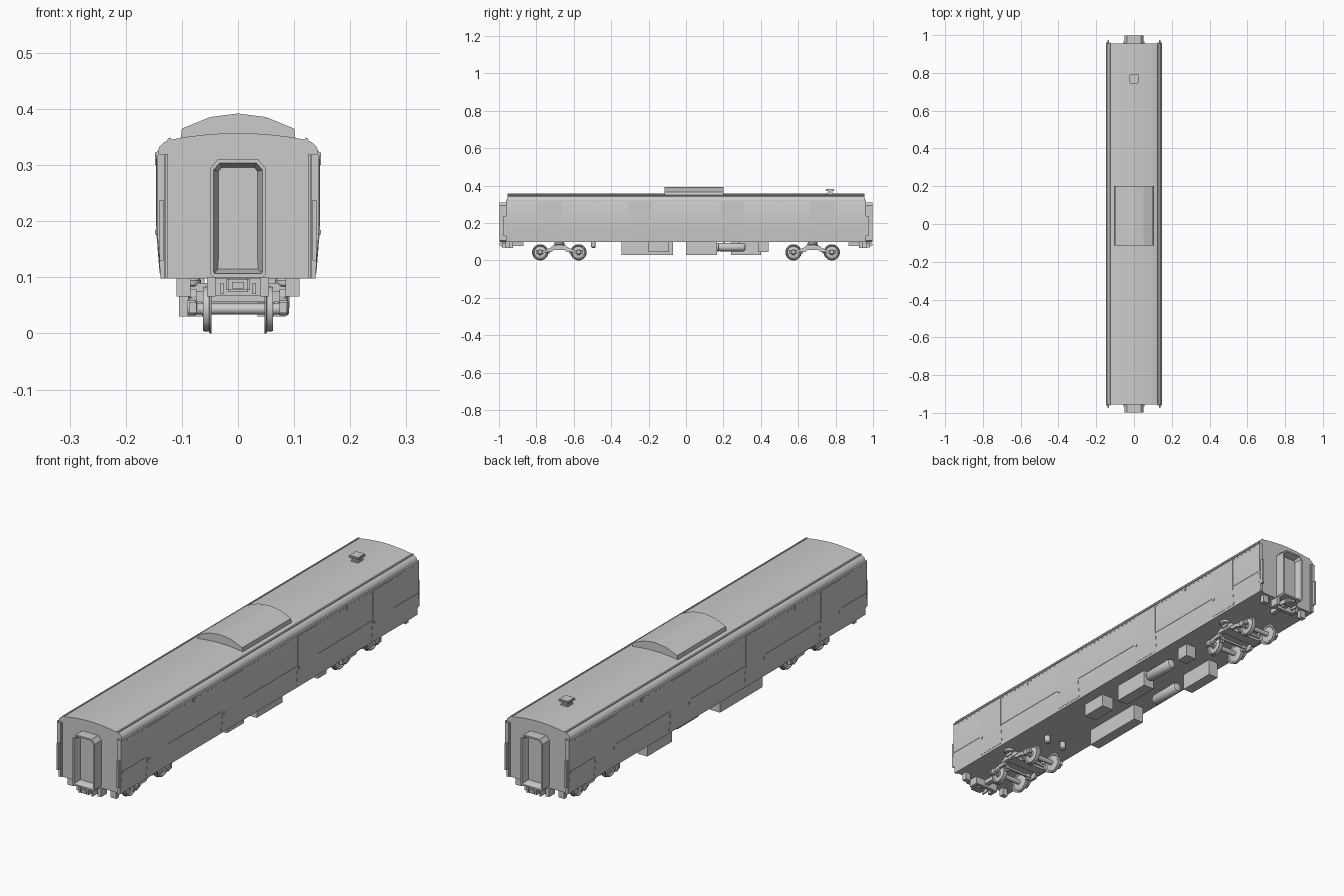
import bpy, bmesh, math
from mathutils import Matrix, Vector

if "Cube" in bpy.data.objects:
    bpy.data.objects.remove(bpy.data.objects["Cube"])


def finish(name, bm, smooth=False):
    bmesh.ops.recalc_face_normals(bm, faces=bm.faces)
    me = bpy.data.meshes.new(name)
    bm.to_mesh(me)
    bm.free()
    ob = bpy.data.objects.new(name, me)
    bpy.context.collection.objects.link(ob)
    if smooth:
        bpy.ops.object.select_all(action='DESELECT')
        ob.select_set(True)
        bpy.context.view_layer.objects.active = ob
        bpy.ops.object.shade_smooth_by_angle(angle=math.radians(35))
    return ob


def add_box(bm, x0, x1, y0, y1, z0, z1):
    m = Matrix.Translation(((x0 + x1) / 2, (y0 + y1) / 2, (z0 + z1) / 2))
    bmesh.ops.create_cube(bm, size=1, matrix=m @ Matrix.Diagonal((x1 - x0, y1 - y0, z1 - z0, 1)))


def box(name, *dims, bevel=0):
    bm = bmesh.new()
    add_box(bm, *dims)
    if bevel:
        bmesh.ops.bevel(bm, geom=bm.edges[:], offset=bevel, segments=2, affect='EDGES')
    return finish(name, bm)


def prism(name, pts, a, b, axis='y', smooth=False):
    """Extrude an outline: (x, z) along y, or (y, z) along x."""
    bm = bmesh.new()
    co = (lambda p: (p[0], a, p[1])) if axis == 'y' else (lambda p: (a, p[0], p[1]))
    f = bm.faces.new([bm.verts.new(co(p)) for p in pts])
    r = bmesh.ops.extrude_face_region(bm, geom=[f])
    d = Vector((0, b - a, 0)) if axis == 'y' else Vector((b - a, 0, 0))
    bmesh.ops.translate(bm, vec=d, verts=[v for v in r['geom'] if isinstance(v, bmesh.types.BMVert)])
    return finish(name, bm, smooth)


def lathe(name, prof, centre, axis='z', seg=24):
    """Spin (radius, height) points about an axis, capping both ends."""
    bm = bmesh.new()
    rings = [[bm.verts.new((r * math.cos(t), r * math.sin(t), h))
              for t in (2 * math.pi * i / seg for i in range(seg))] for r, h in prof]
    for p, q in zip(rings, rings[1:]):
        for i in range(seg):
            j = (i + 1) % seg
            bm.faces.new((p[i], p[j], q[j], q[i]))
    bm.faces.new(rings[0])
    bm.faces.new(rings[-1])
    rot = {'z': Matrix(), 'x': Matrix.Rotation(math.pi / 2, 4, 'Y'),
           'y': Matrix.Rotation(-math.pi / 2, 4, 'X')}[axis]
    bmesh.ops.transform(bm, matrix=Matrix.Translation(centre) @ rot, verts=bm.verts)
    return finish(name, bm, True)


def mirrored(half):
    return half + [(-x, z) for x, z in reversed(half) if x > 0]


# Carriage body with curved roof
roof = [(.140, .333), (.133, .340), (.122, .345), (.09, .3505), (.06, .354), (.03, .3563), (0, .357)]
side = [(.138, .098), (.1415, .14), (.145, .19), (.145, .32)]
prism('carriage_body', mirrored(side + roof), -.955, .955, smooth=True)

# Raised roof pod and small roof vent
prism('roof_pod', mirrored([(.103, .342), (.1, .365), (.05, .3855), (0, .392)]), -.115, .2)
box('vent_neck', -.012, .012, .758, .782, .35, .375)
box('vent_base', -.016, .016, .752, .788, .355, .362)
box('vent_cap', -.024, .024, .745, .795, .371, .382, bevel=.004)

for s in (-1, 1):
    # Gutter, belt rail and rivet row along each side
    prism('gutter', [(s * .142, .317), (s * .1475, .317), (s * .1475, .322), (s * .142, .325)], -.96, .96)
    prism('belt_rail', [(s * .143, .186), (s * .1458, .188), (s * .1458, .191), (s * .143, .193)], -.955, .955)
    prism('roof_rib', [(s * .118, .344), (s * .126, .342), (s * .125, .3475), (s * .12, .349)], -.955, .955)
    bm = bmesh.new()
    for i in range(75):
        y = -.925 + i * .025
        add_box(bm, s * .1455 - .001, s * .1455 + .001, y - .003, y + .003, .309, .312)
    finish('rivet_row', bm)
    # Drain spouts
    for y in (-.495, .495):
        box('drain_spout', s * .146 - .002, s * .146 + .002, y - .003, y + .003, .3, .32)
    # Sliding doors following the bent side
    for y in (-.728, -.243, .243, .728):
        outer = [(s * .1398, .108), (s * .1465, .19), (s * .1465, .312)]
        prism('side_door', outer + [(s * .143, .312), (s * .143, .19), (s * .137, .108)], y - .065, y + .065)
        box('door_handle', s * .1465 - .0015, s * .1465 + .0015, y - .058, y - .05, .176, .184)

for e in (-1, 1):
    # Corner posts and grab rails
    for s in (-1, 1):
        def end_box(name, x0, x1, y0, y1, z0, z1, s=s, e=e):
            box(name, *sorted((s * x0, s * x1)), *sorted((e * y0, e * y1)), z0, z1)
        prism('corner_post', [(s * .131, .098), (s * .138, .098), (s * .1448, .19), (s * .1448, .32), (s * .131, .32)],
              e * .95, e * .962)
        end_box('corner_bead', .125, .129, .95, .96, .098, .32)
        end_box('grab_rail', .133, .14, .96, .975, .13, .238)
        end_box('foot_step', .085, .11, .925, .945, .066, .1)
        end_box('buffer_bracket', .04, .055, .93, .965, .066, .1)
        end_box('brake_hose', .026, .032, .955, .985, .07, .09)
    # Gangway with chamfered top and recessed door
    half = [(.044, .1), (.05, .106), (.05, .294), (.036, .31)]
    gang = prism('gangway', half + [(-x, z) for x, z in reversed(half)], e * .95, e * .998)
    bm = bmesh.new()
    bm.from_mesh(gang.data)
    f = max(bm.faces, key=lambda f: f.calc_center_median().y * e)
    bmesh.ops.inset_region(bm, faces=[f], thickness=.007)
    bmesh.ops.inset_region(bm, faces=[f], thickness=.009, depth=-.03)
    bm.to_mesh(gang.data)
    bm.free()
    # Coupler, headstock and cross beam
    box('coupler_head', -.021, .021, *sorted((e * .962, e * .992)), .074, .099, bevel=.003)
    box('coupler_jaw', -.011, .011, *sorted((e * .985, e * .998)), .08, .092)
    box('coupler_shank', -.01, .01, *sorted((e * .87, e * .97)), .078, .096)
    prism('headstock', mirrored([(.025, .068), (.055, .066), (.055, .1)]), e * .925, e * .94)


def wheel_profile(s):
    return [(.012, -.008 * s), (.033, -.005 * s), (.037, -.008 * s), (.0435, -.008 * s),
            (.0435, -.005 * s), (.0405, -.003 * s), (.0395, .007 * s), (.035, .007 * s),
            (.032, .002 * s), (.014, .005 * s), (.012, .009 * s)]


# Bogies
frame = [(-.125, .036), (-.125, .056), (-.075, .057), (-.05, .067), (-.035, .079), (.035, .079), (.05, .067),
         (.075, .057), (.125, .056), (.125, .036), (.085, .036), (.07, .046), (.04, .046), (.03, .056),
         (-.03, .056), (-.04, .046), (-.07, .046), (-.085, .036)]
for c in (-.677, .677):
    for d in (-.1025, .1025):
        y = c + d
        lathe('axle', [(.010, -.085), (.010, .085)], (0, y, .0435), 'x', 16)
        for s in (-1, 1):
            lathe('wheel', wheel_profile(s), (s * .055, y, .0435), 'x', 28)
            lathe('axle_box', [(.014, -.008), (.014, .006), (.01, .009)], (s * .082, y, .0455), 'x', 14)
            box('brake_shoe', s * .055 - .007, s * .055 + .007, *sorted((c + d * .5, c + d * .57)), .036, .064)
        box('brake_beam', -.065, .065, c + d * .5 - .004, c + d * .5 + .004, .046, .055)
    for s in (-1, 1):
        prism('bogie_frame', [(c + p, z) for p, z in frame], s * .074, s * .087, 'x')
        lathe('bolster_pad', [(.019, -.007), (.022, -.004), (.022, .004), (.019, .007)], (s * .088, c, .0905))
        lathe('bogie_spring', [(.009, 0), (.009, .03)], (s * .08, c, .055), seg=12)
        box('frame_tie', s * .086 - .003, s * .086 + .003, c - .06, c + .06, .06, .065)
    box('bogie_transom', -.08, .08, c - .022, c + .022, .056, .075)
    box('bogie_bolster', -.092, .092, c - .016, c + .016, .072, .09)
    lathe('centre_pivot', [(.03, 0), (.025, .03)], (0, c, .07))

# Underfloor equipment boxes
for name, d in {'battery_box': (-.105, -.06, -.345, -.07, .03, .1),
                'control_box': (.035, .09, -.2, -.09, .045, .1),
                'generator_box': (.035, .085, 0, .165, .03, .1),
                'valve_box': (.045, .092, .385, .44, .045, .1),
                'compressor_box': (-.105, -.06, .24, .4, .03, .1)}.items():
    box(name, *d)

# Air tanks and small hanging canisters
for x, y in ((.065, .245), (-.075, .115)):
    lathe('air_tank', [(.008, -.074), (.018, -.07), (.022, -.062), (.022, .062), (.018, .07), (.008, .074)],
          (x, y, .071), 'y', 20)
    for k in (-.04, .04):
        box('tank_strap', x - .01, x + .01, y + k - .004, y + k + .004, .085, .1)
for x in (-.04, .04):
    lathe('canister', [(.008, 0), (.012, .005), (.012, .032)], (x, -.495, .067), seg=16)
